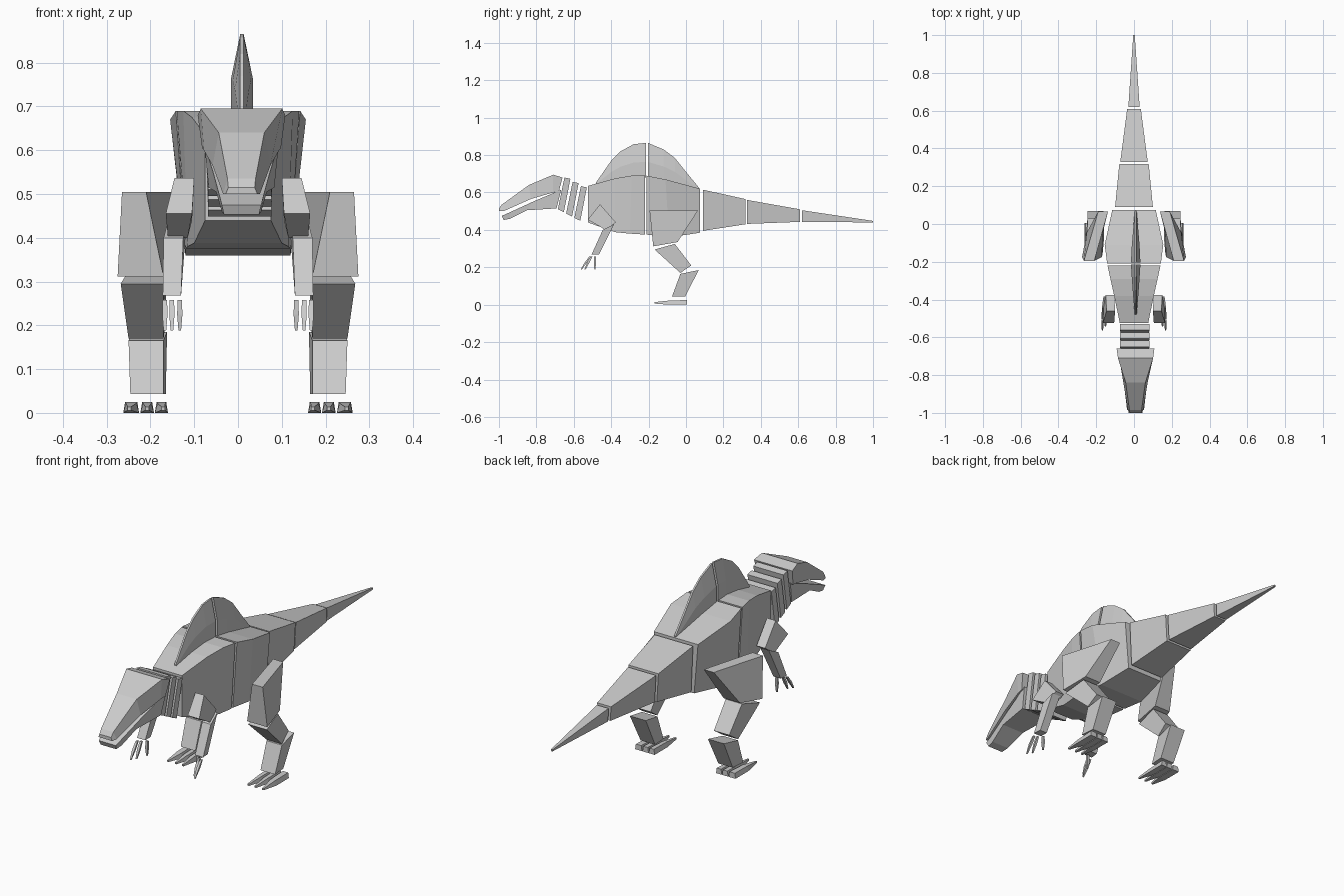
import bpy, bmesh


def loft(name, rings, mirror=False):
    """Closed faceted solid through rings with equal point counts."""
    bm = bmesh.new()
    vs = [[bm.verts.new(p) for p in r] for r in rings]
    n = len(rings[0])
    for a, b in zip(vs, vs[1:]):
        for i in range(n):
            j = (i + 1) % n
            bm.faces.new((a[i], a[j], b[j], b[i]))
    bm.faces.new(vs[0])
    bm.faces.new(vs[-1])
    bmesh.ops.recalc_face_normals(bm, faces=bm.faces)
    me = bpy.data.meshes.new(name)
    bm.to_mesh(me)
    bm.free()
    ob = bpy.data.objects.new(name, me)
    bpy.context.collection.objects.link(ob)
    if mirror:
        ob.modifiers.new("Mirror", 'MIRROR')
    return ob


def trunk(name, secs, cx=0.0):
    """Sections: y, z, half width of the top edge, then of the bottom edge."""
    return loft(name, [[(cx - wt, yt, zt), (cx + wt, yt, zt),
                        (cx + wb, yb, zb), (cx - wb, yb, zb)]
                       for yt, zt, wt, yb, zb, wb in secs])


def limb(name, corners):
    """Side profile corners: y, z, inner x, outer x; mirrored."""
    return loft(name, [[(a, y, z) for y, z, a, b in corners],
                       [(b, y, z) for y, z, a, b in corners]], True)


# Torso
trunk("chest", [(-.525, .635, .075, -.525, .44, .075),
                (-.38, .675, .105, -.38, .388, .10),
                (-.29, .69, .125, -.30, .38, .115),
                (-.22, .69, .14, -.22, .375, .12)])
trunk("hips", [(-.21, .69, .142, -.21, .375, .12),
               (-.11, .67, .155, -.09, .36, .12),
               (.075, .62, .115, .075, .385, .095)])

# Tail
trunk("tail_base", [(.09, .615, .10, .09, .395, .09),
                    (.317, .565, .078, .317, .43, .07)])
trunk("tail_middle", [(.327, .56, .073, .327, .432, .066),
                      (.61, .51, .036, .61, .443, .033)])
trunk("tail_tip", [(.62, .505, .03, .62, .443, .028),
                   (1.0, .448, .004, 1.0, .44, .004)])

# Neck slabs
for i in range(3):
    y, z = -.65 + i * .044, .68 - i * .023
    trunk("neck_%d" % (i + 1), [
        (y, z, .078, y - .035, z - .17, .072),
        (y + .032, z - .007, .078, y - .003, z - .185, .072)], .004)

# Head
trunk("upper_jaw", [(-.66, .68, .10, -.68, .605, .09),
                    (-.71, .695, .093, -.71, .60, .086),
                    (-.84, .64, .052, -.83, .565, .066),
                    (-.985, .535, .032, -.975, .50, .042),
                    (-1.0, .515, .03, -1.0, .50, .036)], .008)
trunk("lower_jaw", [(-.667, .615, .085, -.692, .515, .075),
                    (-.82, .55, .065, -.85, .505, .058),
                    (-.94, .495, .05, -.94, .46, .045),
                    (-.985, .475, .045, -.975, .453, .04)], .008)


# Back sail: thin, fading at the ends and the crest
def sail(name, secs):
    rings = []
    for y, base, top, w in secs:
        mid, t = base + (top - base) * .45, .004
        rings.append([(.009 + x, y, z) for x, z in
                      ((-w, base), (-w, mid), (-t, top), (t, top), (w, mid), (w, base))])
    loft(name, rings)


sail("sail_front", [(-.48, .64, .655, .005), (-.40, .66, .77, .012),
                    (-.35, .67, .82, .016), (-.28, .68, .858, .021),
                    (-.215, .68, .865, .025)])
sail("sail_rear", [(-.203, .68, .865, .025), (-.12, .665, .83, .021),
                   (-.06, .65, .785, .016), (.0, .63, .71, .011),
                   (.07, .61, .625, .005)])

# Hind legs
limb("thigh", [(-.195, .505, .21, .265), (.065, .505, .138, .19),
               (-.045, .335, .165, .25), (-.175, .312, .17, .275)])
limb("shin", [(-.168, .295, .17, .268), (-.06, .325, .165, .25),
              (.028, .21, .165, .245), (-.03, .17, .17, .25)])
limb("ankle", [(-.03, .165, .17, .25), (.068, .185, .162, .245),
               (-.005, .043, .165, .24), (-.075, .043, .17, .246)])

# Toes
for i, (a, b, s) in enumerate(((.16, .19, -.004), (.192, .223, 0), (.226, .262, .004))):
    m = (a + b) / 2 + s
    loft("toe_%d" % (i + 1), [
        [(a, .005, .0), (b, .005, .0), (b - .004, .005, .025), (a + .004, .005, .025)],
        [(a, -.09, .0), (b, -.09, .0), (b - .006, -.09, .022), (a + .006, -.09, .022)],
        [(m - .004, -.168, .006), (m + .004, -.168, .006),
         (m + .004, -.168, .014), (m - .004, -.168, .014)]], True)

# Arms
limb("upper_arm", [(-.46, .537, .10, .145), (-.375, .44, .105, .15),
                   (-.43, .40, .115, .16), (-.525, .455, .105, .165)])
limb("forearm", [(-.445, .40, .125, .17), (-.385, .43, .118, .162),
                 (-.465, .268, .13, .168), (-.505, .268, .13, .172)])

# Hand claws
for i, (x, y, ty) in enumerate(((.133, -.487, -.487), (.151, -.505, -.54), (.167, -.512, -.56))):
    loft("claw_%d" % (i + 1), [
        [(x + sx * w, c + sy * w, z) for sx, sy in ((-1, -1), (1, -1), (1, 1), (-1, 1))]
        for c, z, w in ((y, .258, .005), ((y + ty) / 2, .225, .006), (ty, .188, .003))], True)
